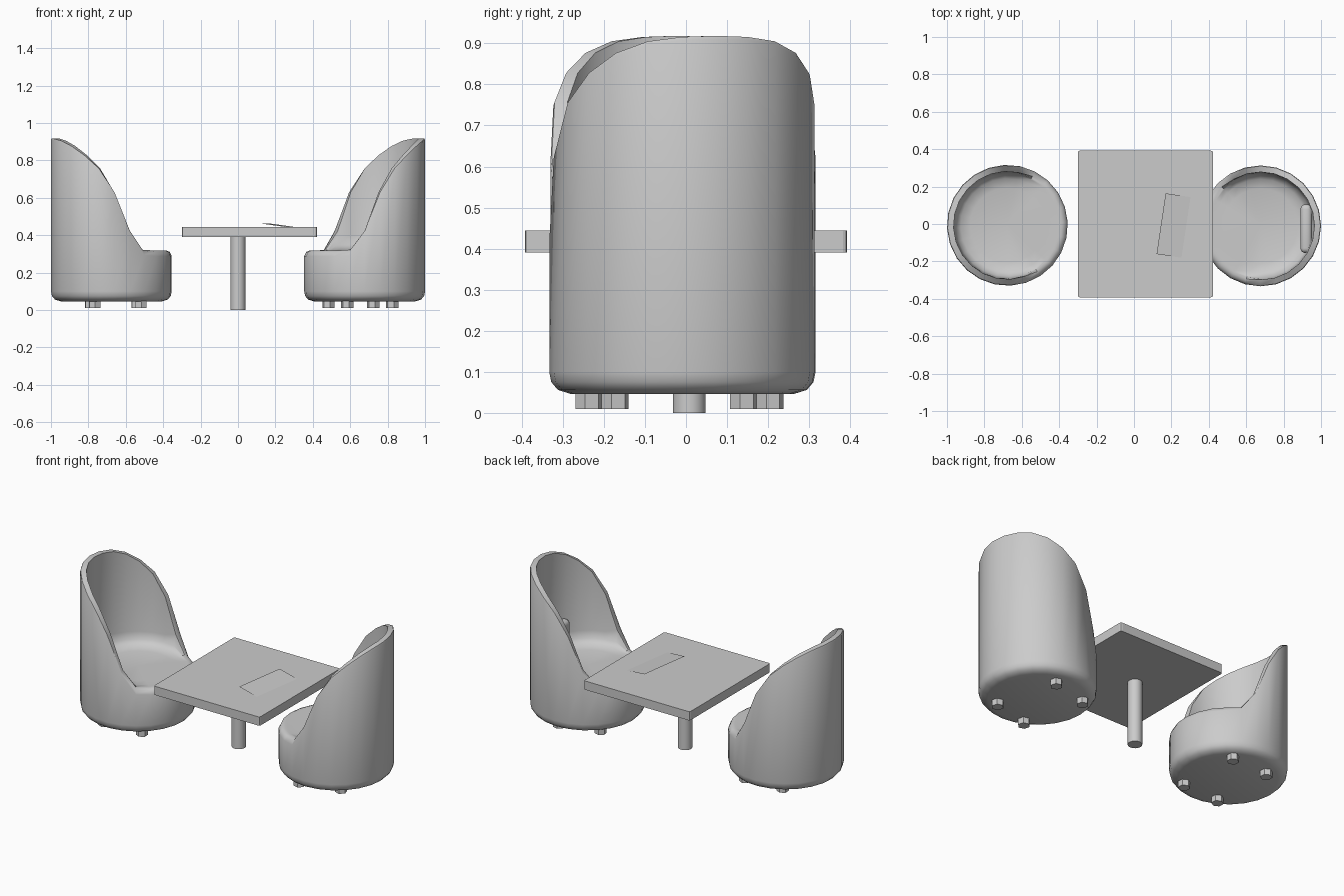
import bpy, bmesh
from math import cos, sin, pi, radians
from mathutils import Matrix, Vector

if "Cube" in bpy.data.objects:
    bpy.data.objects.remove(bpy.data.objects["Cube"])

SEGS = 24
R = 0.323
SEAT = 0.315

# height of the shell rim, measured along the chair from front (-) to back (+)
RIM = [(-0.33, 0.318), (-0.19, 0.318), (-0.15, 0.325), (-0.12, 0.355), (-0.08, 0.43),
       (-0.04, 0.54), (0.0, 0.63), (0.05, 0.72), (0.10, 0.775), (0.17, 0.835),
       (0.24, 0.885), (0.29, 0.91), (0.33, 0.92)]


def rim_height(t):
    for (a, ha), (b, hb) in zip(RIM, RIM[1:]):
        if t <= b:
            return ha + (hb - ha) * (t - a) / (b - a)
    return RIM[-1][1]


def finish(bm, name, smooth=None):
    bmesh.ops.recalc_face_normals(bm, faces=bm.faces)
    me = bpy.data.meshes.new(name)
    bm.to_mesh(me)
    bm.free()
    ob = bpy.data.objects.new(name, me)
    bpy.context.collection.objects.link(ob)
    if smooth:
        bpy.ops.object.select_all(action='DESELECT')
        ob.select_set(True)
        bpy.context.view_layer.objects.active = ob
        bpy.ops.object.shade_smooth_by_angle(angle=radians(smooth))
    return ob


def profile(h):
    # cross-section of the tub: underside, outer wall, rim, inner wall, seat
    k = max(0.0, min(1.0, (h - 0.32) / 0.1))
    mix = lambda a, b: a + (b - a) * k
    return [(0.27, 0.046), (0.302, 0.056), (0.318, 0.075), (R, 0.10),
            (R, mix(h - 0.03, h - 0.008)), (mix(0.312, R - 0.003), mix(h - 0.007, h)),
            (mix(0.295, 0.288), h), (0.284, mix(SEAT + 0.004, 0.40)),
            (0.275, mix(SEAT + 0.004, 0.355)), (0.25, mix(SEAT + 0.003, 0.332)),
            (0.20, SEAT + 0.004)]


def chair(side, x, y, angle):
    place = Matrix.Translation((x, y, 0)) @ Matrix.Rotation(angle, 4, 'Z')
    bm = bmesh.new()
    rings = []
    for i in range(SEGS):
        a = 2 * pi * i / SEGS
        rings.append([bm.verts.new((r * cos(a), r * sin(a), z))
                      for r, z in profile(rim_height(R * cos(a)))])
    bottom = bm.verts.new((0, 0, 0.046))
    top = bm.verts.new((0, 0, SEAT + 0.004))
    for i in range(SEGS):
        p, q = rings[i], rings[(i + 1) % SEGS]
        for j in range(len(p) - 1):
            bm.faces.new((p[j], q[j], q[j + 1], p[j + 1]))
        bm.faces.new((bottom, q[0], p[0]))
        bm.faces.new((top, p[-1], q[-1]))
    bm.transform(place)
    finish(bm, side + "_tub_chair", 45)

    # four hexagonal feet
    bm = bmesh.new()
    for fx in (-0.148, 0.1):
        for fy in (-0.195, 0.195):
            bmesh.ops.create_cone(bm, cap_ends=True, segments=6, radius1=0.034, radius2=0.034,
                                  depth=0.042, matrix=Matrix.Translation((fx, fy, 0.031)))
    bm.transform(place)
    finish(bm, side + "_chair_feet")


def box(name, lo, hi, bevel=0, segs=1, vertical_only=False, smooth=None):
    lo, hi = Vector(lo), Vector(hi)
    bm = bmesh.new()
    bmesh.ops.create_cube(bm, size=1)
    bm.transform(Matrix.Translation((lo + hi) / 2) @ Matrix.Diagonal((*(hi - lo), 1)))
    if bevel:
        edges = [e for e in bm.edges if not vertical_only
                 or abs(e.verts[0].co.z - e.verts[1].co.z) > 0.001]
        bmesh.ops.bevel(bm, geom=edges, offset=bevel, segments=segs, profile=0.5, affect='EDGES')
    return finish(bm, name, smooth)


# chairs facing each other, the right one turned a little
chair("left", -0.677, -0.007, radians(183))
chair("right", 0.677, -0.01, radians(15))

# cushion leaning on the back of the right chair
box("cushion", (0.89, -0.155, 0.315), (0.952, 0.105, 0.49), 0.026, 4, smooth=50)

# table top and post
box("table_top", (-0.30, -0.392, 0.39), (0.422, 0.392, 0.444), 0.01, 2, True)
bm = bmesh.new()
bmesh.ops.create_cone(bm, cap_ends=True, segments=24, radius1=0.04, radius2=0.04,
                      depth=0.39, matrix=Matrix.Translation((0, 0.008, 0.195)))
finish(bm, "table_post", 40)

# thin sheet lying tilted on the table, its right edge sunk into the top
bm = bmesh.new()
bmesh.ops.create_grid(bm, x_segments=1, y_segments=1, size=0.5)
bm.transform(Matrix.Translation((0.243, -0.013, 0.449)) @ Matrix.Rotation(radians(-8.5), 4, 'Z')
             @ Matrix.Rotation(radians(8), 4, 'Y') @ Matrix.Diagonal((0.2, 0.328, 1, 1)))
finish(bm, "paper_sheet")
